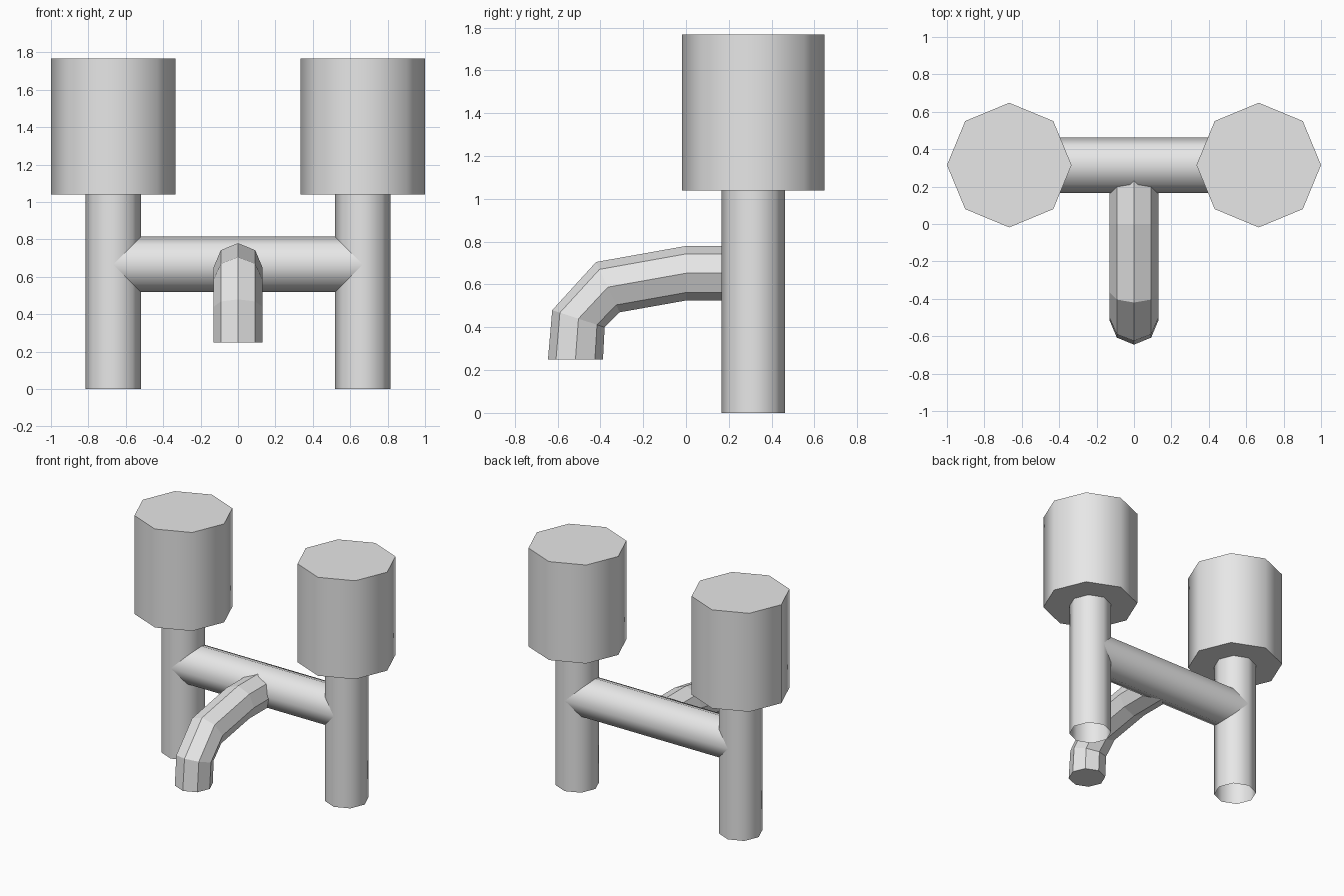
import bpy, bmesh
from math import sin, cos, pi, radians
from mathutils import Vector

cube = bpy.data.objects.get("Cube")
if cube:
    bpy.data.objects.remove(cube, do_unlink=True)

grey = bpy.data.materials.new("light_grey")
grey.use_nodes = True
grey.diffuse_color = (0.8, 0.8, 0.8, 1)
grey.node_tree.nodes["Principled BSDF"].inputs["Base Color"].default_value = (0.8, 0.8, 0.8, 1)

SIDES = 8
PIPE_X, PIPE_Y, PIPE_R = 0.667, 0.315, 0.148
BAR_Z = 0.667


def tube(name, radius, start, end, fill):
    """Smooth eight-sided cylinder between two points."""
    start, end = Vector(start), Vector(end)
    axis = end - start
    bpy.ops.mesh.primitive_cylinder_add(
        vertices=SIDES, radius=radius, depth=axis.length, end_fill_type=fill,
        location=(start + end) / 2,
        rotation=(0, pi / 2, 0) if abs(axis.x) > abs(axis.z) else (0, 0, 0))
    obj = bpy.context.object
    obj.name = name
    obj.data.materials.append(grey)
    bpy.ops.object.shade_smooth_by_angle(angle=radians(60))


# Upright pipes, open at the bottom, with a round handle on each
for side, s in (("left", 1), ("right", -1)):
    x = s * PIPE_X
    tube(side + "_pipe", PIPE_R, (x, PIPE_Y, 0), (x, PIPE_Y, 1.05), 'NOTHING')
    tube(side + "_handle", 0.333, (x, PIPE_Y, 1.04), (x, PIPE_Y, 1.768), 'NGON')

# Crossbar joining the pipes
tube("crossbar", PIPE_R, (-PIPE_X, PIPE_Y, BAR_Z), (PIPE_X, PIPE_Y, BAR_Z), 'NOTHING')

# Curved spout: outer and inner (y, z) of each ring along the bend
bends = [((PIPE_Y, 0.78), (PIPE_Y, 0.525)),
         ((0, 0.78), (0, 0.525)),
         ((-0.42, 0.705), (-0.31, 0.47)),
         ((-0.625, 0.48), (-0.38, 0.4)),
         ((-0.645, 0.25), (-0.388, 0.25))]
bm = bmesh.new()
rings = []
for outer, inner in bends:
    outer, inner = Vector((0, *outer)), Vector((0, *inner))
    mid, arm = (outer + inner) / 2, (outer - inner) / 2
    rings.append([bm.verts.new(mid + arm * cos(a) + Vector((0.13 * sin(a), 0, 0)))
                  for a in (2 * pi * i / SIDES for i in range(SIDES))])
for a, b in zip(rings, rings[1:]):
    for i in range(SIDES):
        j = (i + 1) % SIDES
        bm.faces.new((a[i], a[j], b[j], b[i]))
bm.faces.new(rings[0])
bm.faces.new(rings[-1])
bmesh.ops.recalc_face_normals(bm, faces=bm.faces)
mesh = bpy.data.meshes.new("spout")
bm.to_mesh(mesh)
bm.free()
mesh.materials.append(grey)
bpy.context.collection.objects.link(bpy.data.objects.new("spout", mesh))
